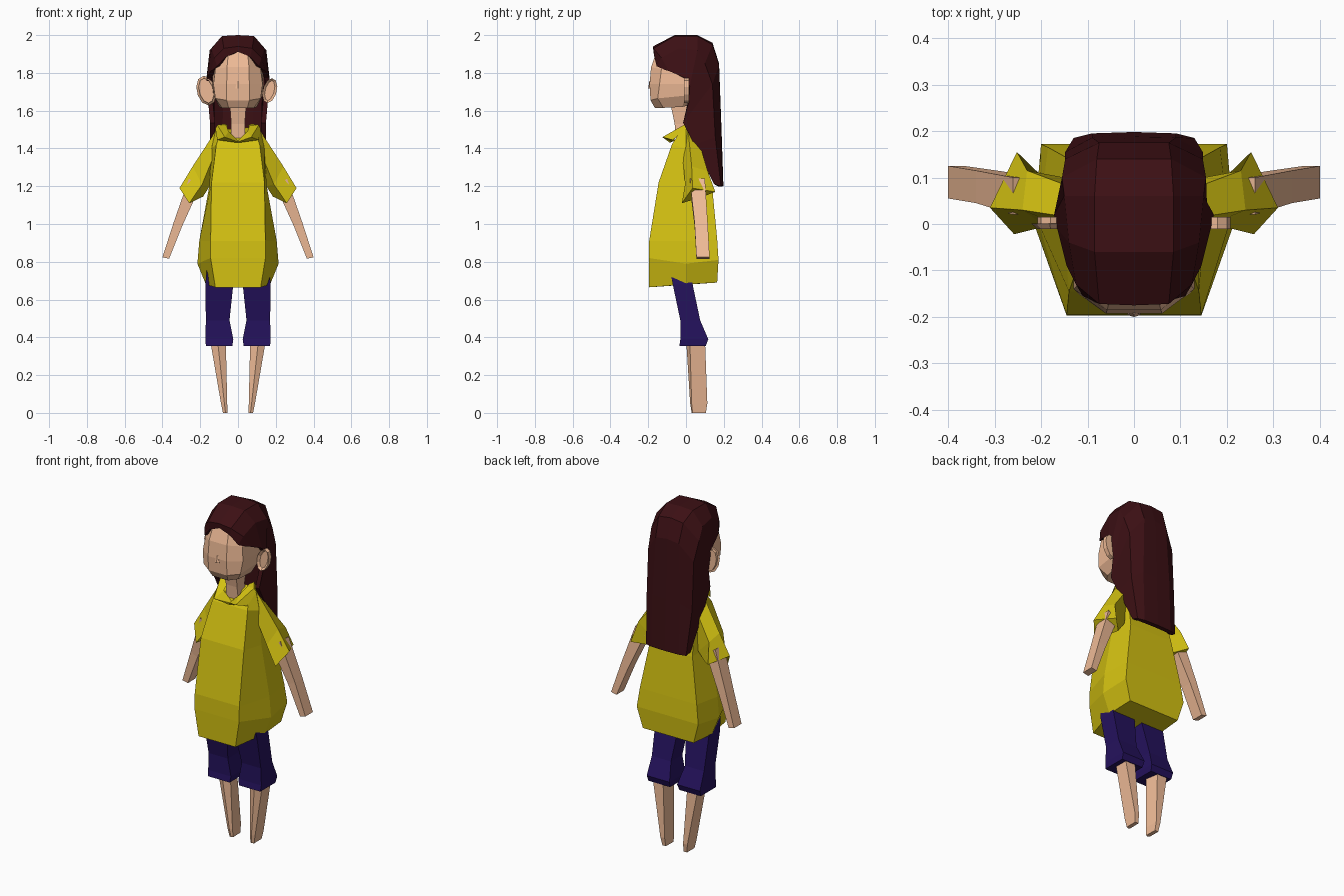
import bpy, bmesh, math
from mathutils import Matrix


def material(name, rgb):
    m = bpy.data.materials.new(name)
    m.diffuse_color = (*rgb, 1)
    return m


SKIN = material("skin", (0.87, 0.50, 0.31))
YELLOW = material("yellow_cloth", (0.66, 0.54, 0.006))
NAVY = material("navy_cloth", (0.018, 0.006, 0.11))
BROWN = material("dark_brown_hair", (0.045, 0.005, 0.007))


def finish(bm, name, mat, recalc=True):
    if recalc:
        bmesh.ops.recalc_face_normals(bm, faces=bm.faces)
    me = bpy.data.meshes.new(name)
    bm.to_mesh(me)
    bm.free()
    me.materials.append(mat)
    ob = bpy.data.objects.new(name, me)
    bpy.context.collection.objects.link(ob)
    return ob


def loft(name, rings, mat, closed=True, sx=1):
    """Skin a list of point rings; sx=-1 mirrors the part."""
    bm = bmesh.new()
    vs = [[bm.verts.new((sx * x, y, z)) for x, y, z in r] for r in rings]
    n = len(rings[0])
    for a, b in zip(vs, vs[1:]):
        for i in range(n if closed else n - 1):
            j = (i + 1) % n
            bm.faces.new((a[i], a[j], b[j], b[i]))
    if closed:
        bm.faces.new(vs[0])
        bm.faces.new(vs[-1])
    return finish(bm, name, mat, recalc=closed)


def box_ring(x0, x1, y0, y1, z, dz=0.0):
    """Rectangular section; dz tilts it in x."""
    return [(x0, y0, z - dz), (x1, y0, z + dz), (x1, y1, z + dz), (x0, y1, z - dz)]


def sym(half):
    """Mirror a front-to-back half outline into a full ring."""
    return half + [(-x, y, z) for x, y, z in reversed(half)]


def sym_strip(half):
    """Mirror a centre-to-side strip; first point lies on x = 0."""
    return [(-x, y, z) for x, y, z in reversed(half[1:])] + half


# shirt: front corner, side, back corner per level
loft("shirt", [
    sym([(0.12, -0.195, 0.665), (0.17, 0, 0.68), (0.165, 0.165, 0.69)]),
    sym([(0.145, -0.197, 0.82), (0.215, 0, 0.79), (0.2, 0.172, 0.81)]),
    sym([(0.145, -0.195, 0.91), (0.205, 0, 0.91), (0.185, 0.165, 0.92)]),
    sym([(0.14, -0.145, 1.22), (0.152, 0, 1.2), (0.14, 0.14, 1.18)]),
    sym([(0.115, -0.075, 1.42), (0.14, 0.0, 1.40), (0.12, 0.09, 1.40)]),
    sym([(0.095, -0.04, 1.475), (0.115, 0.0, 1.515), (0.09, 0.05, 1.50)]),
], YELLOW)

# collar: two flaps meeting in a point at the front, band round the back
collar = loft("collar", [
    sym_strip([(0, -0.085, 1.43), (0.11, -0.07, 1.445), (0.12, 0.0, 1.505), (0.08, 0.06, 1.50)]),
    sym_strip([(0, -0.075, 1.435), (0.07, -0.125, 1.46), (0.11, -0.01, 1.525), (0.07, 0.05, 1.53)]),
    sym_strip([(0, -0.06, 1.44), (0.05, -0.06, 1.49), (0.06, 0.0, 1.52), (0.05, 0.03, 1.52)]),
], YELLOW, closed=False)

# head: front plane, cheek, temple, back per level
loft("head", [
    sym([(0.05, -0.165, 1.615), (0.085, -0.12, 1.615), (0.10, -0.02, 1.62), (0.06, 0.06, 1.64)]),
    sym([(0.06, -0.188, 1.655), (0.12, -0.15, 1.665), (0.13, 0, 1.68), (0.07, 0.10, 1.68)]),
    sym([(0.06, -0.193, 1.74), (0.13, -0.14, 1.74), (0.135, 0, 1.74), (0.08, 0.14, 1.74)]),
    sym([(0.058, -0.185, 1.83), (0.12, -0.13, 1.82), (0.135, 0, 1.82), (0.08, 0.14, 1.84)]),
    sym([(0.05, -0.155, 1.915), (0.09, -0.11, 1.91), (0.10, 0, 1.93), (0.06, 0.09, 1.93)]),
], SKIN)

# neck
loft("neck", [box_ring(-0.04, 0.04, -0.05, 0.03, 1.42),
              box_ring(-0.036, 0.036, -0.06, 0.01, 1.53),
              box_ring(-0.045, 0.045, -0.085, 0.02, 1.65)], SKIN)

# nose
bm = bmesh.new()
bmesh.ops.create_cone(bm, cap_ends=True, segments=6, radius1=0.016, radius2=0.006, depth=0.04)
bmesh.ops.translate(bm, verts=bm.verts, vec=(0, -0.188, 1.738))
for v in bm.verts:
    v.co.y = max(v.co.y, -0.2)
finish(bm, "nose", SKIN)

# hair: strips from the fringe over the crown and down the back
hair = loft("hair", [sym_strip(s) for s in [
    [(0, -0.172, 1.912), (0.065, -0.168, 1.885), (0.11, -0.155, 1.835), (0.135, -0.11, 1.815)],
    [(0, -0.175, 1.94), (0.075, -0.172, 1.93), (0.125, -0.13, 1.88), (0.145, -0.09, 1.81)],
    [(0, -0.06, 2.0), (0.085, -0.06, 1.995), (0.14, -0.04, 1.93), (0.165, -0.01, 1.775)],
    [(0, 0.06, 2.0), (0.085, 0.06, 1.995), (0.15, 0.06, 1.92), (0.172, 0.02, 1.73)],
    [(0, 0.14, 1.96), (0.08, 0.14, 1.95), (0.155, 0.10, 1.85), (0.158, 0.015, 1.65)],
    [(0, 0.175, 1.85), (0.075, 0.175, 1.84), (0.148, 0.14, 1.74), (0.148, -0.015, 1.535)],
    [(0, 0.188, 1.5), (0.09, 0.186, 1.5), (0.148, 0.155, 1.46), (0.148, 0.045, 1.42)],
    [(0, 0.198, 1.2), (0.09, 0.195, 1.2), (0.13, 0.185, 1.2), (0.135, 0.15, 1.21)],
]], BROWN, closed=False)
mod = hair.modifiers.new("thickness", "SOLIDIFY")
mod.thickness = 0.025
mod.offset = -1

for sx, side in ((1, "left"), (-1, "right")):
    # ear: upright disc with a hollowed face
    bm = bmesh.new()
    bmesh.ops.create_cone(bm, cap_ends=True, segments=10, radius1=1, radius2=1, depth=0.026,
                          matrix=Matrix.Rotation(math.pi / 2, 4, "X"))
    front = [f for f in bm.faces if f.calc_center_median().y < -0.012]
    for v in bm.verts:
        x, z = v.co.x, v.co.z
        v.co = (sx * (0.168 + 0.038 * x + 0.012 * z), v.co.y + 0.002, 1.706 + 0.066 * z)
    bmesh.ops.inset_region(bm, faces=front, thickness=0.013, depth=0)
    bmesh.ops.translate(bm, verts=front[0].verts, vec=(0, 0.012, 0))
    finish(bm, side + "_ear", SKIN)

    # sleeve: shoulder, elbow fold, flared cuff
    loft(side + "_sleeve", [
        [(0.11, 0.01, 1.505), (0.11, 0.07, 1.43), (0.10, 0.05, 1.32), (0.12, -0.02, 1.38)],
        [(0.24, 0.03, 1.305), (0.23, 0.115, 1.28), (0.15, 0.10, 1.20), (0.19, -0.005, 1.21)],
        [(0.31, 0.035, 1.19), (0.252, 0.155, 1.17), (0.185, 0.09, 1.145), (0.258, -0.022, 1.11)],
    ], YELLOW, sx=sx)

    # arm
    loft(side + "_arm", [
        box_ring(0.20, 0.26, 0.02, 0.10, 1.22, 0.02),
        box_ring(0.295, 0.34, 0.045, 0.115, 1.0, 0.01),
        box_ring(0.365, 0.4, 0.055, 0.125, 0.82, 0.004)], SKIN, sx=sx)

    # shorts leg
    loft(side + "_shorts_leg", [
        box_ring(0.01, 0.165, -0.085, 0.02, 0.76),
        box_ring(0.025, 0.173, -0.07, 0.035, 0.68),
        box_ring(0.045, 0.17, -0.03, 0.075, 0.49),
        box_ring(0.025, 0.173, -0.03, 0.118, 0.39),
        box_ring(0.03, 0.17, -0.035, 0.105, 0.355)], NAVY, sx=sx)

    # lower leg: tapering diamond-sided section
    loft(side + "_lower_leg", [
        [(0.065, 0.02, 0.40), (0.11, 0.0, 0.40), (0.15, 0.02, 0.40), (0.15, 0.10, 0.40), (0.08, 0.10, 0.40)],
        [(0.057, 0.03, 0.05), (0.072, 0.022, 0.05), (0.09, 0.03, 0.05), (0.088, 0.113, 0.05), (0.06, 0.113, 0.05)],
        [(0.056, 0.035, 0.0), (0.066, 0.03, 0.0), (0.08, 0.035, 0.0), (0.08, 0.105, 0.0), (0.058, 0.105, 0.0)],
    ], SKIN, sx=sx)
